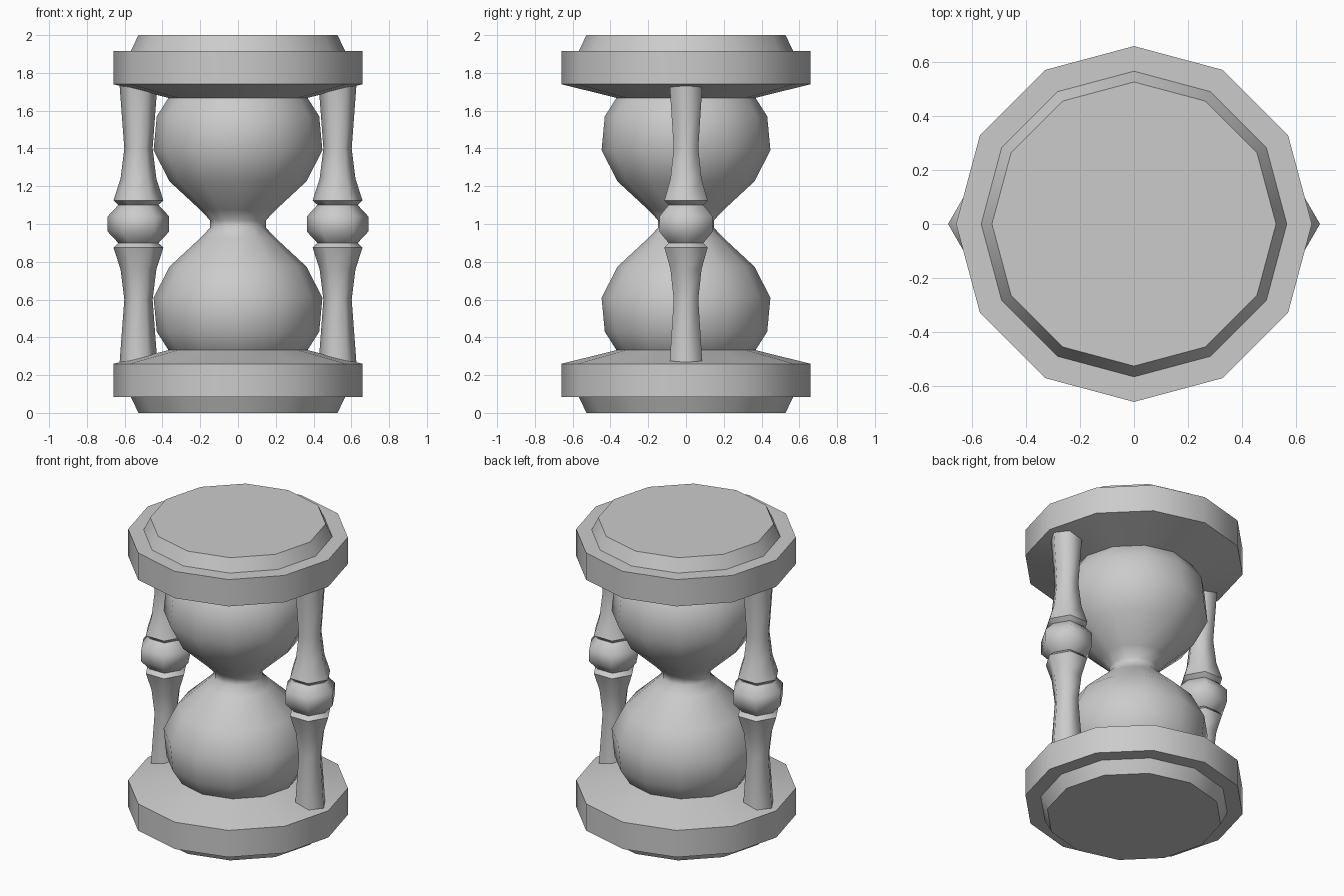
import bpy
import bmesh
from math import cos, sin, tau

cube = bpy.data.objects.get("Cube")
if cube:
    bpy.data.objects.remove(cube)

grey = bpy.data.materials.new("plain_grey")
grey.use_nodes = True
colour = (0.6, 0.6, 0.6, 1)
grey.diffuse_color = colour
grey.node_tree.nodes["Principled BSDF"].inputs["Base Color"].default_value = colour


def lathe(name, profile, sides, x=0.0, sharp=()):
    """Revolve (radius, z) points, bottom to top; rings in sharp stay crisp."""
    bm = bmesh.new()
    rings = [[bm.verts.new((r * cos(tau * i / sides), r * sin(tau * i / sides), z))
              for i in range(sides)] for r, z in profile]
    for low, high in zip(rings, rings[1:]):
        for i in range(sides):
            j = (i + 1) % sides
            bm.faces.new((low[i], low[j], high[j], high[i])).smooth = True
    bm.faces.new(rings[0][::-1])
    bm.faces.new(rings[-1])
    for k in {0, len(rings) - 1, *sharp}:
        for i in range(sides):
            bm.edges.get((rings[k][i], rings[k][(i + 1) % sides])).smooth = False
    mesh = bpy.data.meshes.new(name)
    bm.to_mesh(mesh)
    bm.free()
    mesh.materials.append(grey)
    obj = bpy.data.objects.new(name, mesh)
    obj.location.x = x
    bpy.context.collection.objects.link(obj)
    return obj


def flipped(profile):
    """Mirror a profile about mid height."""
    return [(r, 2 - z) for r, z in reversed(profile)]


# End plates: bevelled foot, broad rim, shallow cone towards the glass
plate = [(0.527, 0), (0.567, 0.083), (0.66, 0.083), (0.66, 0.26), (0.36, 0.334)]
lathe("bottom_plate", plate, 12, sharp=range(5))
lathe("top_plate", flipped(plate), 12, sharp=range(5))

# Glass: two bulbs joined by a narrow neck
bulb = [(0.33, 0.29), (0.37, 0.335), (0.43, 0.43), (0.447, 0.61),
        (0.362, 0.775), (0.2, 0.925), (0.148, 0.98)]
lathe("glass", bulb + flipped(bulb), 12)

# Turned columns: waisted shafts with collars around a central bead
shaft = [(0.1, 0.265), (0.075, 0.6), (0.095, 0.76), (0.132, 0.875), (0.105, 0.9)]
bead = [(0.107, 0.9), (0.163, 0.96)]
for side, x in (("left", 0.527), ("right", -0.527)):
    lathe(side + "_lower_shaft", shaft, 6, x, sharp=[3])
    lathe(side + "_upper_shaft", flipped(shaft), 6, x, sharp=[1])
    lathe(side + "_bead", bead + flipped(bead), 6, x)
